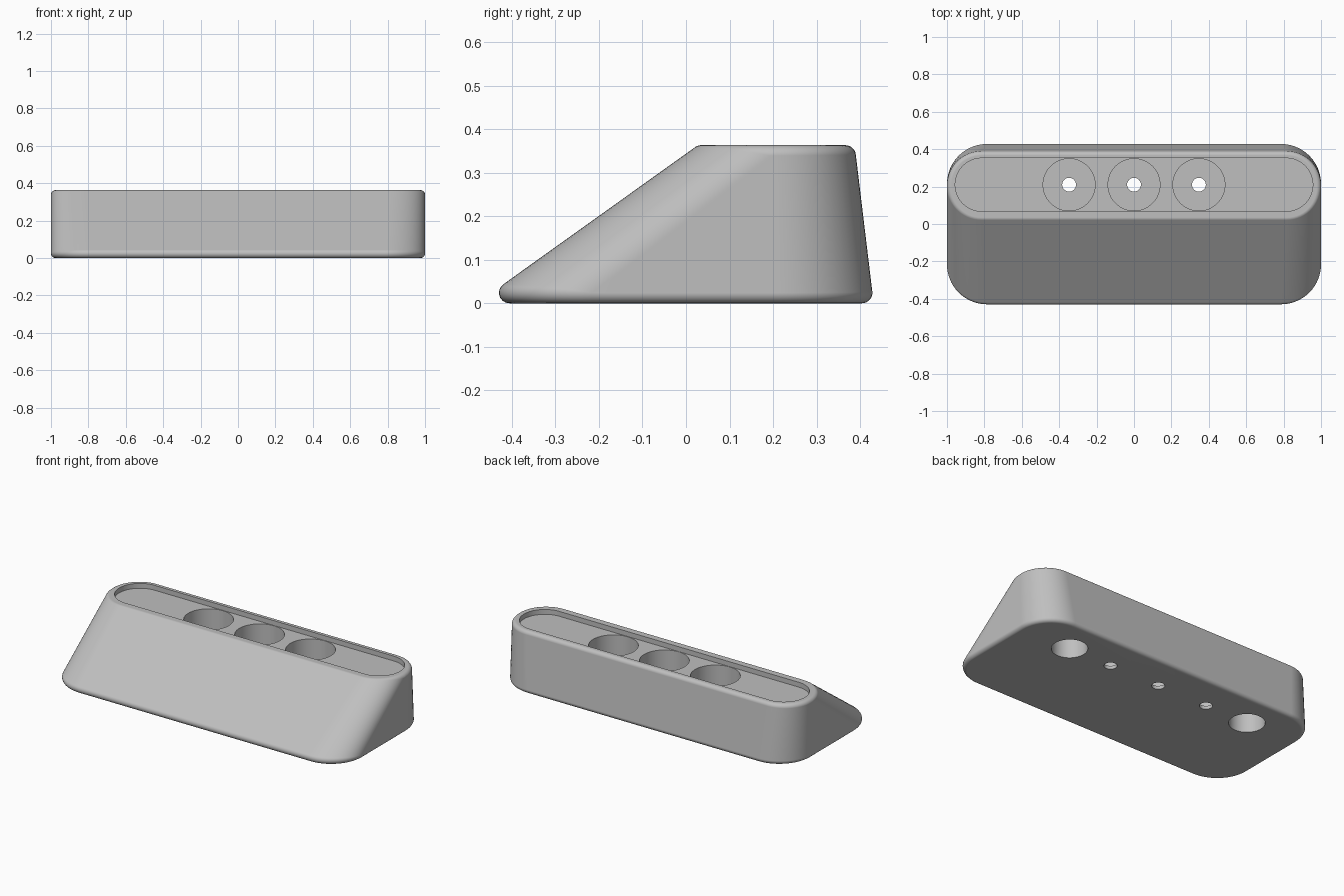
import bpy, bmesh, math
from mathutils import Vector

if "Cube" in bpy.data.objects:
    bpy.data.objects.remove(bpy.data.objects["Cube"])

HEIGHT, FILLET = 0.363, 0.024
POCKET_Y = 0.21

grey = bpy.data.materials.new("light grey")
grey.diffuse_color = (0.52, 0.52, 0.52, 1)
grey.use_nodes = True
grey.node_tree.nodes["Principled BSDF"].inputs["Base Color"].default_value = grey.diffuse_color


def make_object(name, bm):
    bmesh.ops.recalc_face_normals(bm, faces=bm.faces)
    mesh = bpy.data.meshes.new(name)
    bm.to_mesh(mesh)
    bm.free()
    mesh.materials.append(grey)
    obj = bpy.data.objects.new(name, mesh)
    bpy.context.collection.objects.link(obj)
    return obj


def rounded_rect(half_x, y0, y1, r, z, seg=14):
    """Outline points with their outward directions."""
    out = []
    corners = [(half_x - r, y1 - r), (r - half_x, y1 - r),
               (r - half_x, y0 + r), (half_x - r, y0 + r)]
    for k, (cx, cy) in enumerate(corners):
        for i in range(seg + 1):
            a = math.pi / 2 * (k + i / seg)
            n = Vector((math.cos(a), math.sin(a), 0))
            out.append((Vector((cx, cy, z)) + r * n, n))
    return out


def loft(bm, rings):
    rows = [[bm.verts.new(p) for p in ring] for ring in rings]
    for a, b in zip(rows, rows[1:]):
        for i in range(len(a)):
            j = (i + 1) % len(a)
            bm.faces.new((a[i], a[j], b[j], b[i]))
    bm.faces.new(rows[0][::-1])
    bm.faces.new(rows[-1])


# Wedge body: two rounded outlines swept with a round edge
low = rounded_rect(1 - FILLET, -0.4056, 0.404, 0.19, FILLET)
high = rounded_rect(1 - FILLET, 0.035, 0.366, 0.16, HEIGHT - FILLET)
tilts = []
for (p, n), (q, _) in zip(low, high):
    d = q - p
    tilts.append(math.atan2(-n.dot(d), d.z))
STEPS = 7
rings = []
for core, start, end in ((low, -math.pi / 2, None), (high, None, math.pi / 2)):
    for s in range(STEPS + 1):
        ring = []
        for (p, n), tilt in zip(core, tilts):
            a0 = tilt if start is None else start
            a1 = tilt if end is None else end
            a = a0 + (a1 - a0) * s / STEPS
            ring.append(p + FILLET * (n * math.cos(a) + Vector((0, 0, math.sin(a)))))
        rings.append(ring)
bm = bmesh.new()
loft(bm, rings)
body = make_object("wedge_body", bm)


def cut(name, bm):
    cutter = make_object(name, bm)
    cutter.hide_render = True
    mod = body.modifiers.new(name, "BOOLEAN")
    mod.operation = "DIFFERENCE"
    mod.solver = "EXACT"
    mod.object = cutter
    bpy.context.view_layer.objects.active = body
    bpy.ops.object.modifier_apply(modifier=name)
    bpy.data.objects.remove(cutter)


def cut_hole(name, x, radius, z0, z1, seg=64):
    bm = bmesh.new()
    loft(bm, [[(x + radius * math.cos(math.tau * i / seg),
                POCKET_Y + radius * math.sin(math.tau * i / seg), z)
               for i in range(seg)] for z in (z0, z1)])
    cut(name, bm)


# Shallow slot in the top
bm = bmesh.new()
loft(bm, [[p for p, _ in rounded_rect(0.956, POCKET_Y - 0.142, POCKET_Y + 0.142,
                                      0.1415, z, 24)] for z in (HEIGHT - 0.03, 0.5)])
cut("top_slot", bm)

# Three deep cups, each with a small drain hole through the floor
for x in (-0.347, 0, 0.347):
    cut_hole("cup", x, 0.139, 0.021, 0.5)
    cut_hole("drain_hole", x, 0.037, -0.1, 0.1, 32)

# Two blind holes in the underside
for x in (-0.645, 0.645):
    cut_hole("underside_hole", x, 0.102, -0.1, 0.25)

# Smooth shading with crisp cut edges
bpy.ops.object.select_all(action="DESELECT")
body.select_set(True)
bpy.context.view_layer.objects.active = body
bpy.ops.object.shade_smooth_by_angle(angle=math.radians(35))
normals = body.modifiers.new("even_normals", "WEIGHTED_NORMAL")
normals.keep_sharp = True
